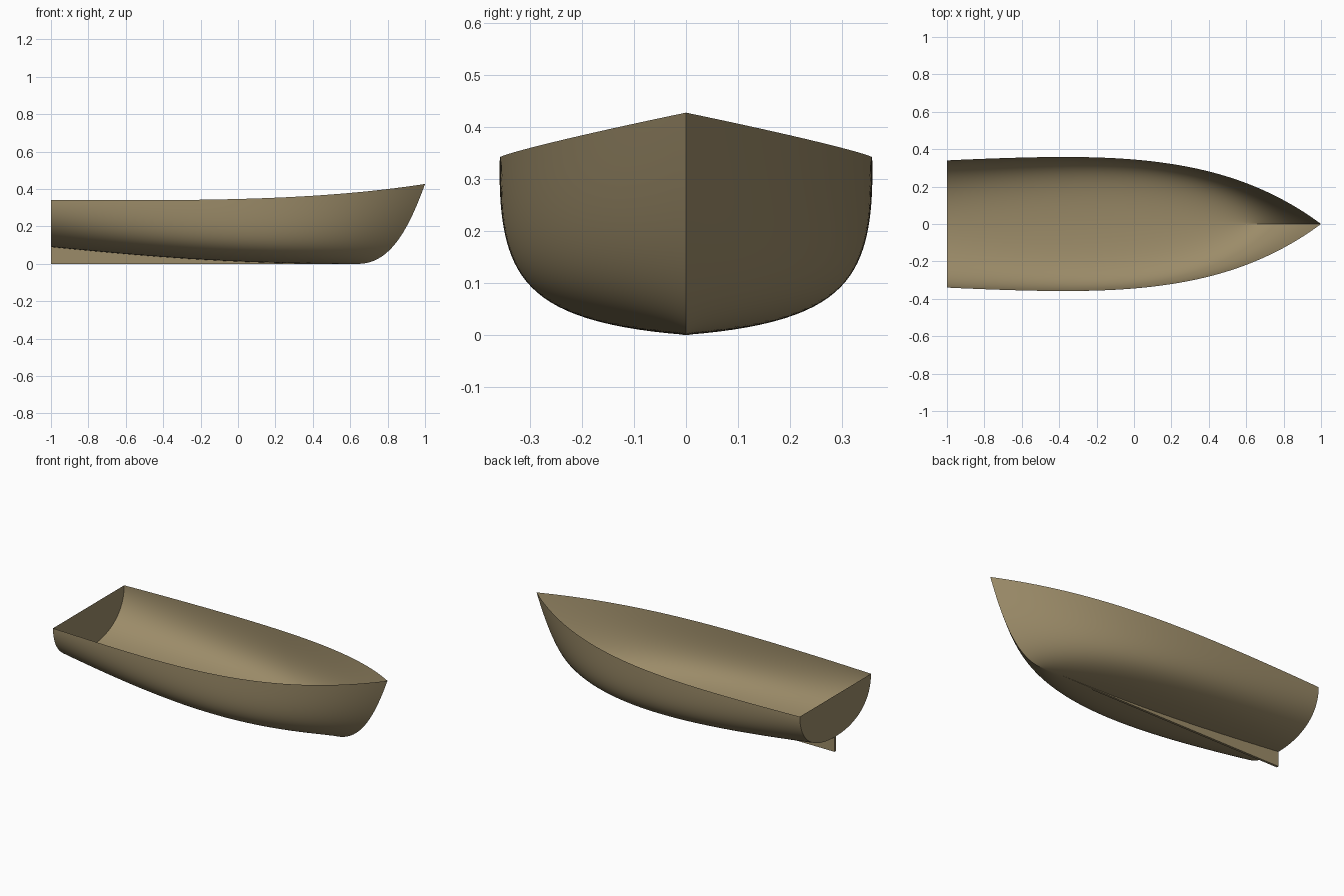
import bpy, bmesh
from math import comb
from mathutils import Vector

if "Cube" in bpy.data.objects:
    bpy.data.objects.remove(bpy.data.objects["Cube"])

mat = bpy.data.materials.new("hull_tan")
mat.diffuse_color = (0.33, 0.26, 0.14, 1)
mat.use_nodes = True
mat.node_tree.nodes["Principled BSDF"].inputs["Base Color"].default_value = mat.diffuse_color

# Control cage of the half hull: rows run sheer -> keel, columns transom -> stem
CAGE = [
    [(-1, .34, .34), (-.5, .364, .341), (0, .372, .336), (.5, .37, .35), (1, 0, .427)],
    [(-1, .34, .19), (-.52, .37, .15), (-.05, .375, .11), (.43, .39, .11), (.9, 0, .15)],
    [(-1, .22, .09), (-.55, .33, .047), (-.1, .38, .008), (.35, .44, 0), (.8, 0, 0)],
    [(-1, 0, .09), (-.59, 0, .05), (-.18, 0, .01), (.23, 0, 0), (.64, 0, 0)],
]
CAGE = [[Vector(p) for p in row] for row in CAGE]
NU, NV = 64, 32


def bez(p, t):
    n = len(p) - 1
    return sum((q * (comb(n, k) * t**k * (1 - t)**(n - k)) for k, q in enumerate(p)), Vector((0, 0, 0)))


def surf(u, v):
    return bez([bez(row, u) for row in CAGE], v)


def make(name, bm, smooth=True):
    bmesh.ops.recalc_face_normals(bm, faces=bm.faces)
    me = bpy.data.meshes.new(name)
    bm.to_mesh(me)
    bm.free()
    me.materials.append(mat)
    ob = bpy.data.objects.new(name, me)
    bpy.context.collection.objects.link(ob)
    if smooth:
        bpy.context.view_layer.objects.active = ob
        ob.select_set(True)
        bpy.ops.object.shade_smooth_by_angle(angle=0.6)
        ob.select_set(False)
    return ob


# Hull shell with both sides, open on top
bm = bmesh.new()
for side in (1, -1):
    grid = []
    for i in range(NU + 1):
        pts = [surf(i / NU, j / NV) for j in range(NV + 1)]
        grid.append([bm.verts.new((p.x, p.y * side, p.z)) for p in pts])
    for i in range(NU):
        for j in range(NV):
            bm.faces.new((grid[i][j], grid[i+1][j], grid[i+1][j+1], grid[i][j+1]))
bmesh.ops.remove_doubles(bm, verts=bm.verts, dist=1e-5)
make("hull", bm)

# Flat transom closing the stern
bm = bmesh.new()
half = [surf(0, j / NV) for j in range(NV + 1)]
ring = half + [Vector((p.x, -p.y, p.z)) for p in reversed(half[:-1])]
bm.faces.new([bm.verts.new(p) for p in ring])
make("transom", bm, False)

# Thin skeg filling the gap between the rising keel and the base line
bm = bmesh.new()
keel = [bez(CAGE[3], i / 24) for i in range(23)]
W = 0.007
rows = [[bm.verts.new(c) for c in ((p.x, W, p.z), (p.x, W, 0), (p.x, -W, 0), (p.x, -W, p.z))]
        for p in keel]
for a, b in zip(rows, rows[1:]):
    for k in range(3):
        bm.faces.new((a[k], b[k], b[k+1], a[k+1]))
bm.faces.new(rows[0])
make("skeg", bm, False)
